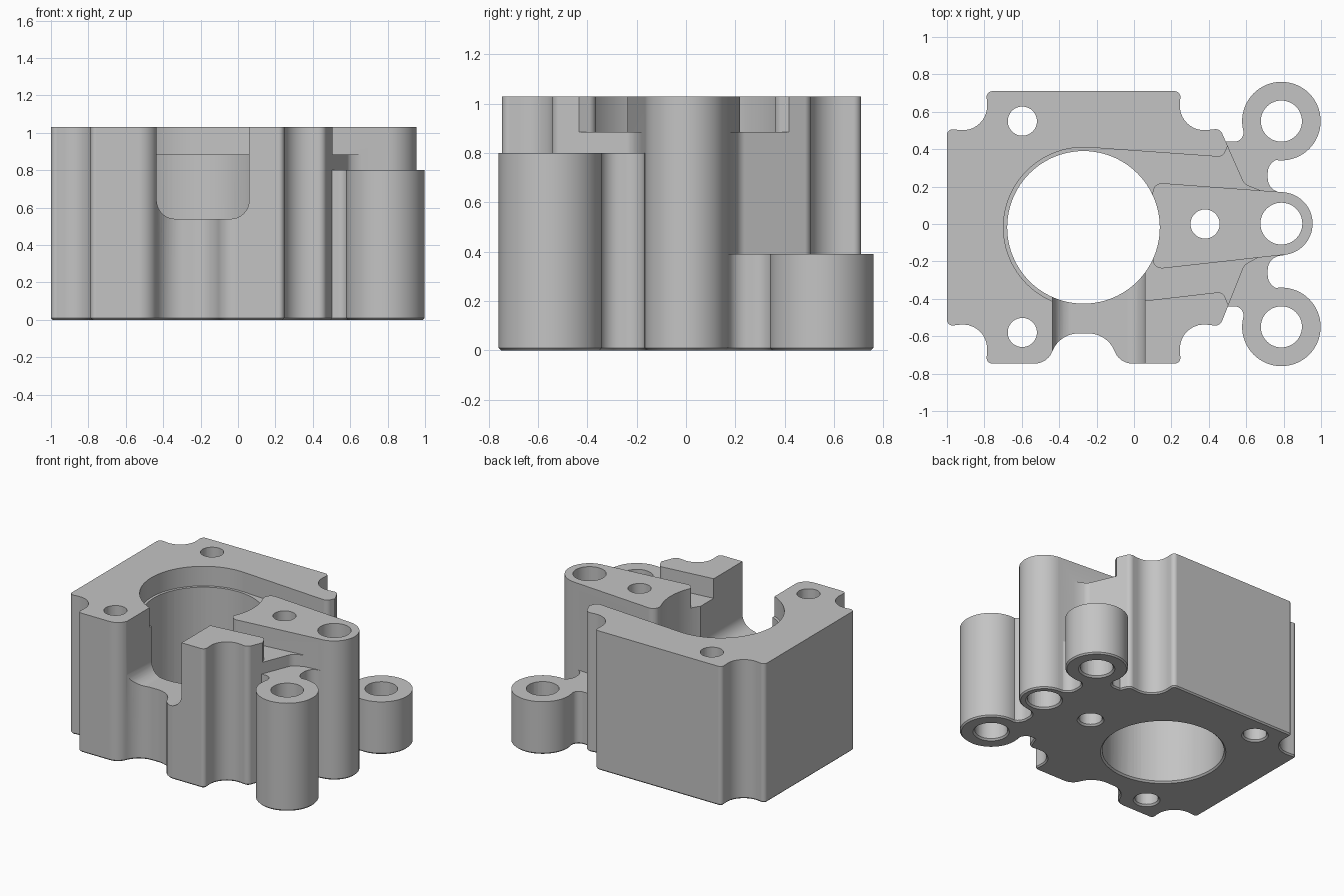
import bpy, bmesh
from math import sin, cos, tan, pi
from mathutils import Vector, Matrix

if "Cube" in bpy.data.objects:
    bpy.data.objects.remove(bpy.data.objects["Cube"])

HEIGHT = 1.03
POCKET_Z = 0.885
MID_Y = -0.018          # symmetry line of the main block
BORE = (-0.27, MID_Y)

metal = bpy.data.materials.new("cast grey metal")
metal.use_nodes = True
grey = (0.55, 0.55, 0.55, 1)
metal.diffuse_color = grey
metal.node_tree.nodes["Principled BSDF"].inputs["Base Color"].default_value = grey


def rounded(points, steps=10):
    """Polygon whose corners (x, y, radius) are replaced by tangent arcs."""
    out = []
    for i, (x, y, r) in enumerate(points):
        p = Vector((x, y, 0))
        if r == 0:
            out.append(p)
            continue
        u = (Vector((*points[i - 1][:2], 0)) - p).normalized()
        v = (Vector((*points[(i + 1) % len(points)][:2], 0)) - p).normalized()
        half = u.angle(v) / 2
        t = r / tan(half)
        c = p + (u + v).normalized() * r / sin(half)
        a, b = (p + u * t - c).normalized(), (p + v * t - c).normalized()
        out += [c + a.slerp(b, k / steps).normalized() * r for k in range(steps + 1)]
    return out


def circle(x, y, r, n=64):
    return [Vector((x + r * cos(2 * pi * k / n), y + r * sin(2 * pi * k / n), 0))
            for k in range(n)]


def make_object(name, bm):
    bmesh.ops.recalc_face_normals(bm, faces=bm.faces)
    mesh = bpy.data.meshes.new(name)
    bm.to_mesh(mesh)
    bm.free()
    mesh.materials.append(metal)
    obj = bpy.data.objects.new(name, mesh)
    bpy.context.collection.objects.link(obj)
    return obj


def prism(name, outline, z0, z1, chamfer=0.0):
    """Extrude an outline, optionally with a chamfered lower rim."""
    bm = bmesh.new()
    base = bm.faces.new([bm.verts.new((p.x, p.y, z0 + chamfer)) for p in outline])
    top = bmesh.ops.extrude_face_region(bm, geom=[base], use_keep_orig=True)
    bmesh.ops.translate(bm, vec=(0, 0, z1 - z0 - chamfer),
                        verts=[g for g in top["geom"] if isinstance(g, bmesh.types.BMVert)])
    bmesh.ops.recalc_face_normals(bm, faces=bm.faces)
    if chamfer:
        bmesh.ops.inset_region(bm, faces=[base], thickness=chamfer, use_even_offset=True)
        for v in base.verts:
            v.co.z = z0
    return make_object(name, bm)


def combine(target, other, operation):
    mod = target.modifiers.new(operation.lower(), "BOOLEAN")
    mod.object, mod.operation, mod.solver = other, operation, "EXACT"
    bpy.context.view_layer.objects.active = target
    bpy.ops.object.modifier_apply(modifier=mod.name)
    bpy.data.objects.remove(other)


def drill(target, x, y, r, n=48):
    """Through hole with a small countersink underneath."""
    combine(target, prism("hole_cutter", circle(x, y, r, n), -0.1, 1.2), "DIFFERENCE")
    bm = bmesh.new()
    bmesh.ops.create_cone(bm, cap_ends=True, segments=n, radius1=r + 0.024,
                          radius2=r - 0.012, depth=0.036,
                          matrix=Matrix.Translation((x, y, 0.006)))
    combine(target, make_object("countersink_cutter", bm), "DIFFERENCE")


# Main block: scalloped corners and a rounded recess in the front wall
back = [(0.46, 0.51, 0.04), (0.235, 0.485, 0.13), (0.25, 0.71, 0.03),
        (-0.79, 0.71, 0.03), (-0.775, 0.485, 0.13), (-1, 0.51, 0.03)]
front = [(x, 2 * MID_Y - y, r) for x, y, r in reversed(back)]
recess = [(-0.465, -0.746, 0.1), (-0.395, -0.585, 0.15),
          (-0.145, -0.585, 0.15), (-0.075, -0.746, 0.1)]
outline = ([(0.7, 0.17, 0), (0.59, 0.215, 0.06)] + back + front[:3] + recess
           + front[3:] + [(0.59, -0.22, 0.06), (0.7, -0.16, 0)])
housing = prism("housing", rounded(outline), 0, HEIGHT, 0.01)

# Shallow pocket around the bore, opening towards the lug side
pocket = [(-0.25, 0.41, 0), (0.475, 0.358, 0.04), (0.52, 0.46, 0), (0.9, 0.46, 0),
          (0.9, -0.47, 0), (0.52, -0.47, 0), (0.475, -0.362, 0.04), (-0.25, -0.446, 0)]
combine(housing, prism("pocket_cutter", rounded(pocket), POCKET_Z, 1.2), "DIFFERENCE")
combine(housing, prism("pocket_ring_cutter", circle(*BORE, 0.428, 96), POCKET_Z, 1.2),
        "DIFFERENCE")

# Tapered central lug with a round end
lug = [(0.1, 0.222, 0.05), (0.1, -0.243, 0.05), (0.8, -0.165, 0), (0.8, 0.17, 0)]
combine(housing, prism("lug", rounded(lug), 0, HEIGHT, 0.01), "UNION")
combine(housing, prism("lug_end", circle(0.787, 0.002, 0.168), 0, HEIGHT, 0.01), "UNION")

# Side bosses joined to the block by filleted webs
web = [(0.4, 0.1, 0), (0.8, 0.1, 0), (0.8, 0.168, 0), (0.715, 0.175, 0.075),
       (0.715, 0.345, 0.075), (0.82, 0.35, 0), (0.82, 0.55, 0), (0.59, 0.55, 0),
       (0.582, 0.44, 0.05), (0.4, 0.44, 0)]
for side, height in ((1, 0.39), (-1, 0.8)):
    shape = rounded([(x, side * y, r) for x, y, r in web])
    combine(housing, prism("web", shape, 0, height, 0.01), "UNION")
    combine(housing, prism("boss", circle(0.788, side * 0.55, 0.21), 0, height, 0.01),
            "UNION")

# Front window with rounded lower corners
window = prism("window_cutter", rounded([(-0.435, 0.54, 0.1), (0.06, 0.54, 0.1),
                                         (0.06, 1.2, 0), (-0.435, 1.2, 0)]), 0.018, 0.9)
window.data.transform(Matrix.Rotation(pi / 2, 4, "X"))
combine(housing, window, "DIFFERENCE")

# Main bore, bolt holes and boss holes
drill(housing, *BORE, 0.408, 96)
for x, y, r in ((-0.597, 0.55, 0.078), (-0.597, -0.58, 0.078), (0.38, 0, 0.078),
                (0.788, 0.55, 0.11), (0.788, 0.002, 0.112), (0.788, -0.55, 0.11)):
    drill(housing, x, y, r)

# Smooth curved walls, crisp edges
bpy.ops.object.select_all(action="DESELECT")
housing.select_set(True)
bpy.context.view_layer.objects.active = housing
bpy.ops.object.shade_smooth_by_angle(angle=0.5)
weighted = housing.modifiers.new("weighted_normals", "WEIGHTED_NORMAL")
weighted.keep_sharp = True
